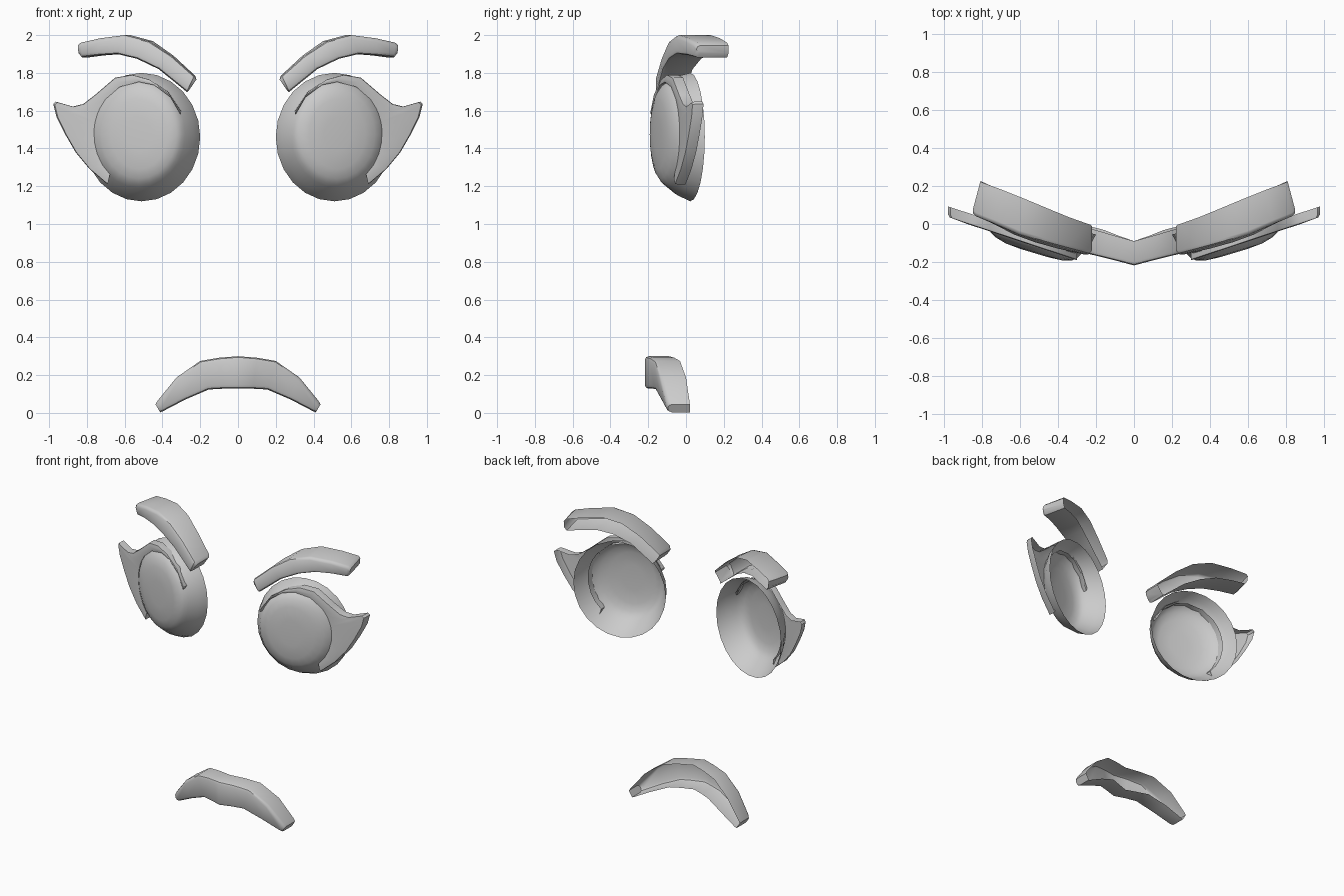
import bpy, bmesh, math
from mathutils import Vector

if "Cube" in bpy.data.objects:
    bpy.data.objects.remove(bpy.data.objects["Cube"])


def loft(name, rings, closed=False, cap_first=False, cap_last=False, angle=40):
    """Skin a list of equal-length point rings, then mirror across x."""
    bm = bmesh.new()
    rows = [[bm.verts.new(p) for p in r] for r in rings]
    n = len(rows[0])
    for a, b in zip(rows, rows[1:]):
        for i in range(n if closed else n - 1):
            j = (i + 1) % n
            bm.faces.new((a[i], a[j], b[j], b[i]))
    if cap_first:
        bm.faces.new(rows[0])
    if cap_last:
        bm.faces.new(rows[-1])
    bmesh.ops.recalc_face_normals(bm, faces=bm.faces)
    mesh = bpy.data.meshes.new(name)
    bm.to_mesh(mesh)
    bm.free()
    ob = bpy.data.objects.new(name, mesh)
    bpy.context.collection.objects.link(ob)
    bpy.ops.object.select_all(action='DESELECT')
    ob.select_set(True)
    bpy.context.view_layer.objects.active = ob
    bpy.ops.object.shade_smooth_by_angle(angle=math.radians(angle))
    m = ob.modifiers.new("mirror", 'MIRROR')
    m.use_clip = True
    m.merge_threshold = 0.001
    return ob


def band(stations, bevel=0.02):
    """Open-backed sections from (top xz, bottom xz, front y, back y, back dx)."""
    rings = []
    for (tx, tz), (bx, bz), yf, yb, dx in stations:
        t, b = Vector((tx, yf, tz)), Vector((bx, yf, bz))
        d = (b - t).normalized() * bevel
        fwd = Vector((0, bevel, 0))
        rings.append([(tx + dx, yb, tz), t + fwd, t + d * 0.3 + fwd * 0.3, t + d,
                      b - d, b - d * 0.3 + fwd * 0.3, b + fwd, (bx + dx, yb, bz)])
    return rings


# Eye: tilted open bowl with a rounded, nearly flat front
bowl = [  # centre x, centre z, radius x, radius z, y at centre, tilt
    (.510, 1.460, .310, .340, .022, .25),
    (.515, 1.467, .283, .317, -.040, .26),
    (.525, 1.475, .245, .283, -.090, .29),
    (.525, 1.475, .228, .265, -.112, .29),
    (.525, 1.475, .200, .235, -.132, .30),
    (.525, 1.475, .150, .185, -.147, .30),
    (.525, 1.475, .070, .090, -.153, .30),
]
N = 24
rings = []
for cx, cz, rx, rz, y, s in bowl:
    rings.append([(cx + rx * math.cos(a), y + s * rx * math.cos(a), cz + rz * math.sin(a))
                  for a in (2 * math.pi * i / N for i in range(N))])
loft("eye", rings, closed=True, cap_last=True)

# Lash: crescent around the eye, drawn out into a pointed wing
lash = [  # inner edge angle, outer edge x, z
    (158, .30, 1.595), (135, .37, 1.70), (110, .47, 1.765), (90, .56, 1.79),
    (65, .65, 1.775), (42, .755, 1.685), (30, .82, 1.635), (22, .875, 1.622),
    (14, .965, 1.648), (10, .978, 1.635), (6, .962, 1.57), (-8, .915, 1.475),
    (-22, .86, 1.38), (-36, .785, 1.29), (-50, .69, 1.21),
]


def lash_y(x):
    return -.112 + .33 * (x - .525)


rings = []
for deg, ox, oz in lash:
    a = math.radians(deg)
    ix, iz = .525 + .238 * math.cos(a), 1.475 + .277 * math.sin(a)
    mx, mz = ix * .45 + ox * .55, iz * .45 + oz * .55
    ex, ez = ix * .04 + ox * .96, iz * .04 + oz * .96
    rings.append([(ix, lash_y(ix) + .05, iz), (ix, lash_y(ix), iz),
                  (mx, lash_y(mx) - .004, mz), (ex, lash_y(ex), ez),
                  (ox, lash_y(ox) + .012, oz), (ox, lash_y(ox) + .055, oz)])
loft("lash", rings, cap_first=True, cap_last=True)

# Brow: deep arched band, slanting back towards the outside
brow = [
    ((.220, 1.765), (.258, 1.710), -.150, -.015, .0),
    ((.232, 1.785), (.272, 1.700), -.160, -.005, -.005),
    ((.350, 1.890), (.420, 1.820), -.128, .035, -.01),
    ((.470, 1.968), (.535, 1.875), -.095, .080, -.02),
    ((.600, 2.000), (.640, 1.900), -.055, .130, -.03),
    ((.730, 1.983), (.740, 1.893), .000, .180, -.035),
    ((.832, 1.960), (.825, 1.882), .040, .218, -.035),
    ((.848, 1.945), (.845, 1.905), .055, .225, -.04),
]
loft("brow", band(brow), cap_first=True, cap_last=True)

# Mouth: downturned band, pushed forward in the middle
mouth = [
    ((.000, .300), (.000, .128), -.218, -.090, 0),
    ((.100, .292), (.080, .128), -.192, -.062, 0),
    ((.200, .275), (.155, .124), -.168, -.032, 0),
    ((.325, .188), (.280, .070), -.138, .000, 0),
    ((.425, .065), (.395, .010), -.105, .018, 0),
    ((.437, .045), (.412, .003), -.095, .020, 0),
]
loft("mouth", band(mouth), cap_last=True)
